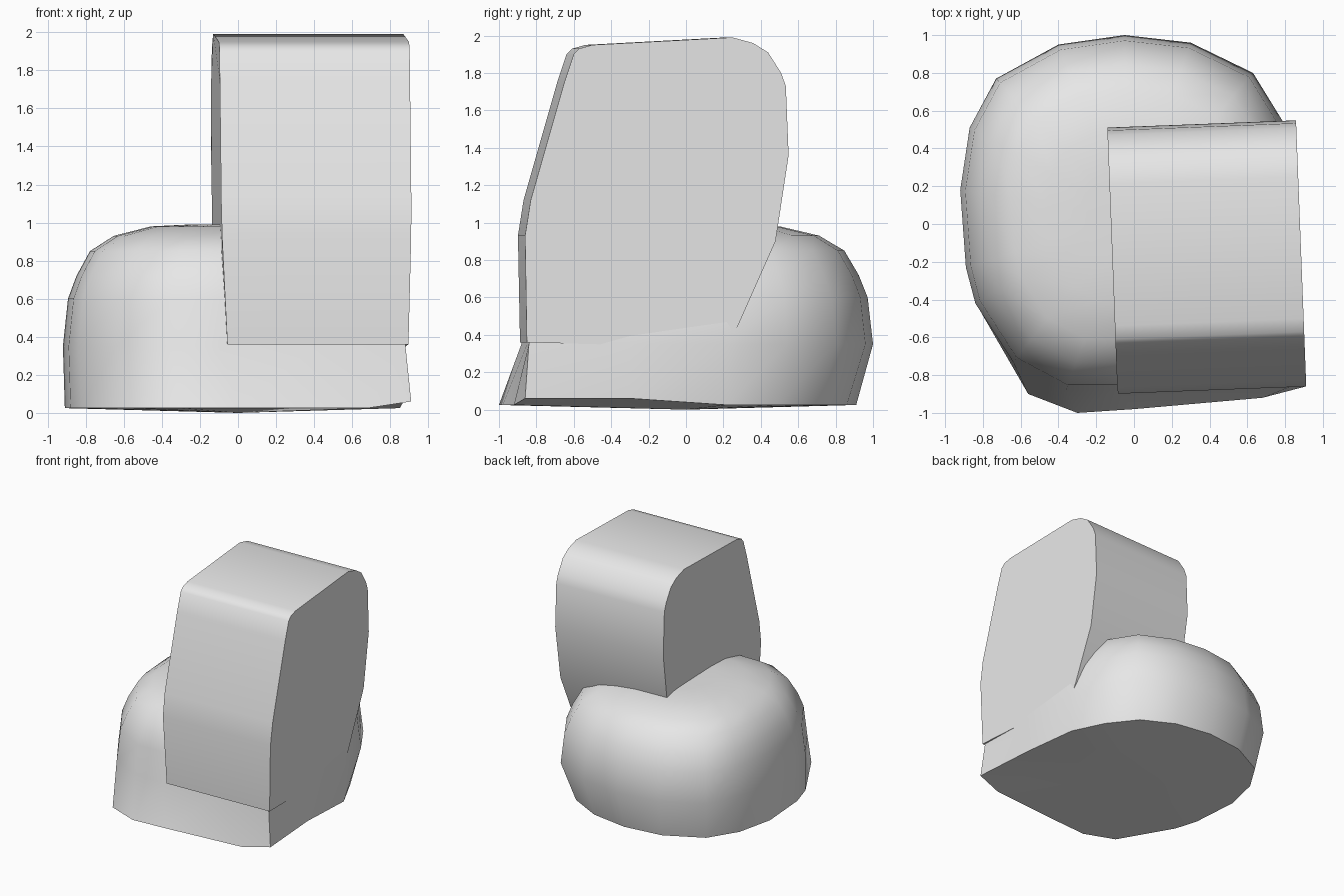
import bpy
import bmesh
from math import radians
from mathutils import Matrix, Vector

cube = bpy.data.objects.get("Cube")
if cube:
    bpy.data.objects.remove(cube, do_unlink=True)

# Single plain grey
grey = bpy.data.materials.new("plain_grey")
grey.use_nodes = True
grey.diffuse_color = (0.8, 0.8, 0.8, 1)
grey.node_tree.nodes["Principled BSDF"].inputs["Base Color"].default_value = (0.8, 0.8, 0.8, 1)


def finish(bm, name, angle):
    bmesh.ops.recalc_face_normals(bm, faces=bm.faces)
    mesh = bpy.data.meshes.new(name)
    bm.to_mesh(mesh)
    bm.free()
    mesh.materials.append(grey)
    obj = bpy.data.objects.new(name, mesh)
    bpy.context.collection.objects.link(obj)
    bpy.ops.object.select_all(action="DESELECT")
    obj.select_set(True)
    bpy.context.view_layer.objects.active = obj
    bpy.ops.object.shade_smooth_by_angle(angle=radians(angle))
    return obj


def bridge(bm, a, b):
    for i in range(len(a)):
        j = (i + 1) % len(a)
        bm.faces.new((a[i], a[j], b[j], b[i]))


def fan(bm, ring, centre):
    tip = bm.verts.new(centre)
    for i in range(len(ring)):
        bm.faces.new((ring[i], ring[(i + 1) % len(ring)], tip))


# Rounded base: a widest outline, a flared foot outline and shrinking upper rings
waist = [(.88, -.84), (.88, -.3), (.87, .22), (.79, .54), (.63, .8), (.3, .96),
         (-.05, 1), (-.4, .95), (-.73, .77), (-.87, .51), (-.92, .18),
         (-.89, -.23), (-.84, -.42), (-.64, -.73), (-.36, -.88), (-.1, -.88), (.4, -.85)]
foot = [(.91, -.86), (.87, -.3), (.85, .22), (.72, .49), (.54, .72), (.27, .86),
        (-.05, .91), (-.38, .87), (-.69, .71), (-.84, .47), (-.91, .16),
        (-.88, -.25), (-.82, -.45), (-.56, -.9), (-.3, -1), (0, -.98), (.68, -.92)]
levels = [(.6, .97), (.72, .92), (.85, .84), (.93, .70), (.98, .48), (.99, .25)]

bm = bmesh.new()
rings = [[bm.verts.new((x, y, .06 if x > .8 and y < 0 else .025)) for x, y in foot],
         [bm.verts.new((x, y, .35)) for x, y in waist]]
for z, s in levels:
    rings.append([bm.verts.new((-.03 + (x + .03) * s, .04 + (y - .04) * s, z))
                  for x, y in waist])
for low, high in zip(rings, rings[1:]):
    bridge(bm, low, high)
fan(bm, rings[0], (0, 0, 0))
fan(bm, rings[-1], (-.03, .04, .99))
finish(bm, "rounded_base", 50)

# Upright block: side profile extruded sideways, slightly narrower at the bottom
profile = [(-.87, .36), (-.88, .93), (-.85, 1.12), (-.67, 1.75), (-.62, 1.9),
           (-.59, 1.93), (-.52, 1.95), (.23, 1.99), (.34, 1.96), (.42, 1.91),
           (.49, 1.8), (.515, 1.73), (.53, 1.36), (.46, .9), (.26, .45), (.2, .33)]
pivot = Vector((.385, -.17, 0))
bm = bmesh.new()
sides = []
for side, taper in ((-1, .05), (1, .025)):
    sides.append([bm.verts.new((pivot.x + side * (.5 - taper * max(0, 1 - z)), y, z))
                  for y, z in profile])
    bm.faces.new(sides[-1])
bridge(bm, *sides)
bmesh.ops.rotate(bm, verts=bm.verts, cent=pivot, matrix=Matrix.Rotation(radians(2.2), 3, "Z"))
finish(bm, "upright_block", 40)
